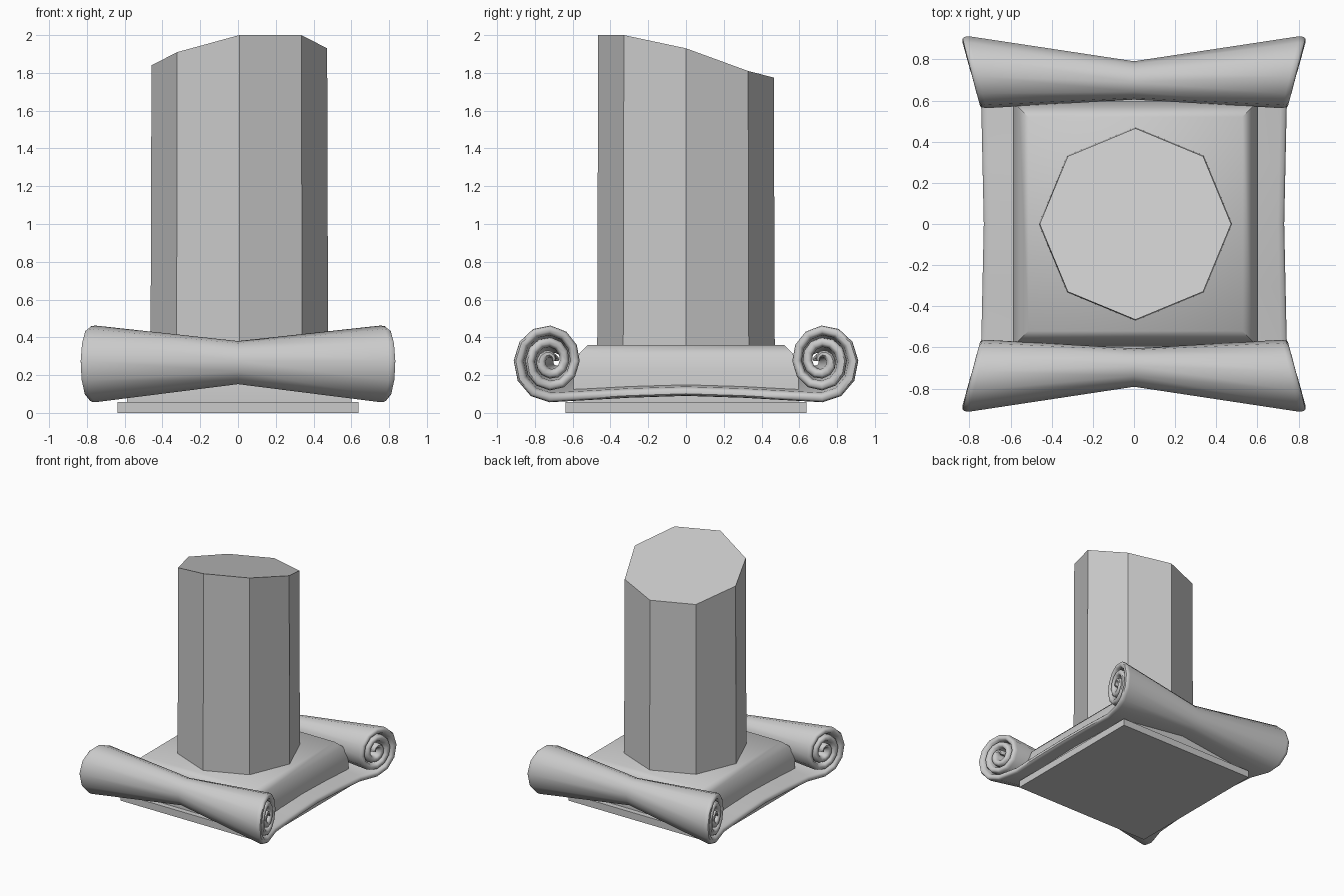
import bpy, bmesh
from math import pi, sin, cos
from mathutils import Vector

if "Cube" in bpy.data.objects:
    bpy.data.objects.remove(bpy.data.objects["Cube"])


def make(name, verts, faces, smooth=None):
    me = bpy.data.meshes.new(name)
    me.from_pydata(verts, [], faces)
    bm = bmesh.new()
    bm.from_mesh(me)
    bmesh.ops.recalc_face_normals(bm, faces=bm.faces)
    bm.to_mesh(me)
    bm.free()
    ob = bpy.data.objects.new(name, me)
    bpy.context.collection.objects.link(ob)
    if smooth:
        bpy.ops.object.select_all(action='DESELECT')
        ob.select_set(True)
        bpy.context.view_layer.objects.active = ob
        bpy.ops.object.shade_smooth_by_angle(angle=smooth)
    return ob


def loft(name, rings, smooth=None):
    """Skin equal-length rings and cap both ends."""
    n = len(rings[0])
    faces = [(k*n + i, k*n + (i+1) % n, (k+1)*n + (i+1) % n, (k+1)*n + i)
             for k in range(len(rings)-1) for i in range(n)]
    faces += [tuple(range(n)), tuple(range((len(rings)-1)*n, len(rings)*n))]
    return make(name, [v for r in rings for v in r], faces, smooth)


def square(h, z, cx=0.0):
    return [(cx + sx*h, sy*h, z) for sx, sy in ((-1, -1), (1, -1), (1, 1), (-1, 1))]


# Bottom slab and the rounded-shoulder block under the shaft
loft("base_slab", [square(0.638, 0), square(0.638, 0.058)])
loft("base_block", [square(h, z, 0.007) for h, z in
                    ((0.595, 0.05), (0.595, 0.22), (0.565, 0.315), (0.52, 0.36))], 0.8)

# Broken octagonal shaft with a slanted top, heights start at +x going anticlockwise
tops = [1.93, 1.81, 1.775, 1.775, 1.84, 1.91, 2.0, 2.0]


def octagon(r, heights):
    return [(0.007 + r*cos(i*pi/4), r*sin(i*pi/4), z) for i, z in enumerate(heights)]


loft("broken_shaft", [octagon(0.47, [0.35]*8), octagon(0.465, tops)])

# Scrolled sheet: spirals at both y ends, pinched in the middle of its width
STEPS, TURNS = 33, 2.75


def mix(a, b, t):
    return a + (b - a)*t


def half_path(s):
    """Centreline (y, z, half thickness) from the middle to the spiral's eye."""
    cy, k = mix(0.69, 0.72, s), mix(0.53, 1.0, s)
    sz = mix(1.15, 1.1, s)
    cz, h = 0.275, 0.026*k
    z0 = cz - 0.179*k*sz
    pts = [(0, z0 + 0.027, h), (0.3, z0 + 0.018, h), (0.56, z0 + 0.004, h)]
    for i in range(STEPS + 1):
        t = TURNS*i/STEPS
        r = 0.179 - 0.058*t
        a = -pi/2 + 2*pi*t
        pts.append((cy + k*r*cos(a), cz + k*sz*r*sin(a), h*min(1, r/0.05)))
    return pts


def full_path(s):
    half = half_path(s)
    return [(-y, z, h) for y, z, h in reversed(half[1:])] + half


def end_x(y):
    y = abs(y)
    return 0.73 + 0.012*y/0.56 if y < 0.56 else 0.742 + 0.098*(y - 0.56)/0.35


def sheet_ring(side, inset, thick):
    ends = full_path(1.0)
    n = len(ends)
    xs = [side*(end_x(p[0]) - inset) for p in ends]
    lower, upper = [], []
    for i in range(n):
        path = full_path(abs(xs[i])/0.79)
        y, z, h = path[i]
        a, b = path[max(i-1, 0)], path[min(i+1, n-1)]
        d = Vector((b[0]-a[0], b[1]-a[1])).normalized()*h*thick
        lower.append((xs[i], y + d.y, z - d.x))
        upper.append((xs[i], y - d.y, z + d.x))
    return lower + upper[::-1]


rounding = [(0.0, 0.4), (0.01, 0.78), (0.03, 1.0)]
rings = [sheet_ring(-1, *r) for r in rounding] + [sheet_ring(0, 0, 1.0)]
rings += [sheet_ring(1, *r) for r in reversed(rounding)]
m = len(rings[0])
verts = [v for r in rings for v in r]
faces = [(k*m + i, k*m + (i+1) % m, (k+1)*m + (i+1) % m, (k+1)*m + i)
         for k in range(len(rings)-1) for i in range(m)]
for base in (0, (len(rings)-1)*m):
    faces += [(base+i, base+i+1, base+m-2-i, base+m-1-i) for i in range(m//2 - 1)]
make("scrolled_sheet", verts, faces, 0.85)
